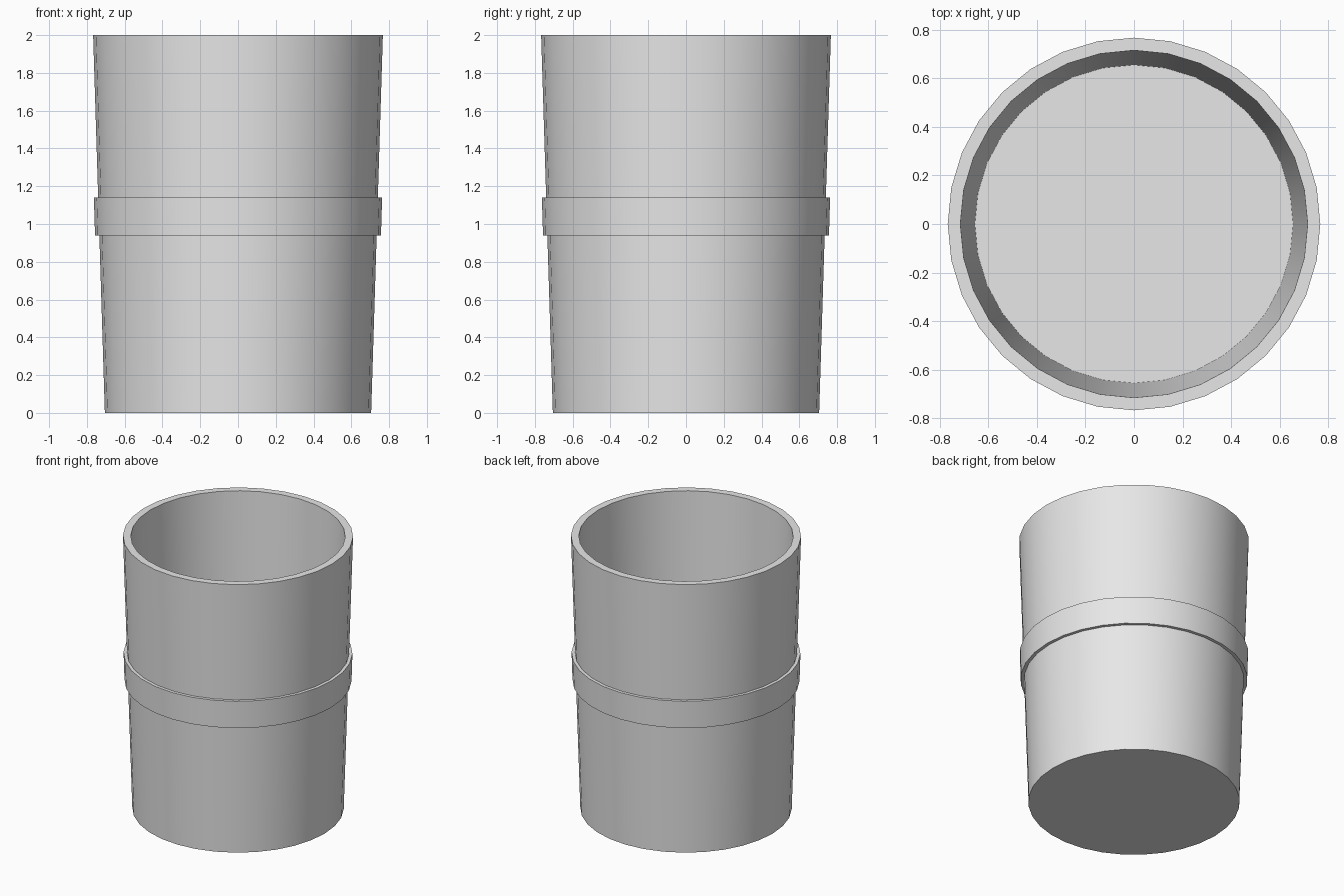
import bpy
import bmesh
import math

SIDES = 32

cube = bpy.data.objects.get("Cube")
if cube:
    bpy.data.objects.remove(cube, do_unlink=True)

grey = bpy.data.materials.new("light_grey")
grey.use_nodes = True
grey.diffuse_color = (0.8, 0.8, 0.8, 1)
grey.node_tree.nodes["Principled BSDF"].inputs["Base Color"].default_value = grey.diffuse_color


def lathe(name, profile, closed=False):
    """Turn a (radius, height) profile around z; open profiles get flat end caps."""
    bm = bmesh.new()
    rings = []
    for radius, z in profile:
        angles = [math.tau * i / SIDES for i in range(SIDES)]
        rings.append([bm.verts.new((radius * math.cos(a), radius * math.sin(a), z)) for a in angles])
    pairs = list(zip(rings, rings[1:]))
    if closed:
        pairs.append((rings[-1], rings[0]))
    for low, high in pairs:
        for i in range(SIDES):
            j = (i + 1) % SIDES
            bm.faces.new((low[i], low[j], high[j], high[i]))
    if not closed:
        bm.faces.new(list(reversed(rings[0])))
        bm.faces.new(rings[-1])
    bmesh.ops.recalc_face_normals(bm, faces=bm.faces)
    mesh = bpy.data.meshes.new(name)
    bm.to_mesh(mesh)
    bm.free()
    mesh.materials.append(grey)
    obj = bpy.data.objects.new(name, mesh)
    bpy.context.collection.objects.link(obj)
    bpy.ops.object.select_all(action="DESELECT")
    obj.select_set(True)
    bpy.context.view_layer.objects.active = obj
    bpy.ops.object.shade_smooth_by_angle(angle=math.radians(30))
    return obj


# Tapered cup: outer wall, rim, inner wall, floor
lathe("cup_body", [(0.705, 0), (0.767, 2), (0.715, 2), (0.655, 0.06)])

# Raised band around the middle, its inner side sunk into the wall
lathe("middle_band", [(0.72, 0.94), (0.757, 0.94), (0.763, 1.14), (0.72, 1.14)], closed=True)
